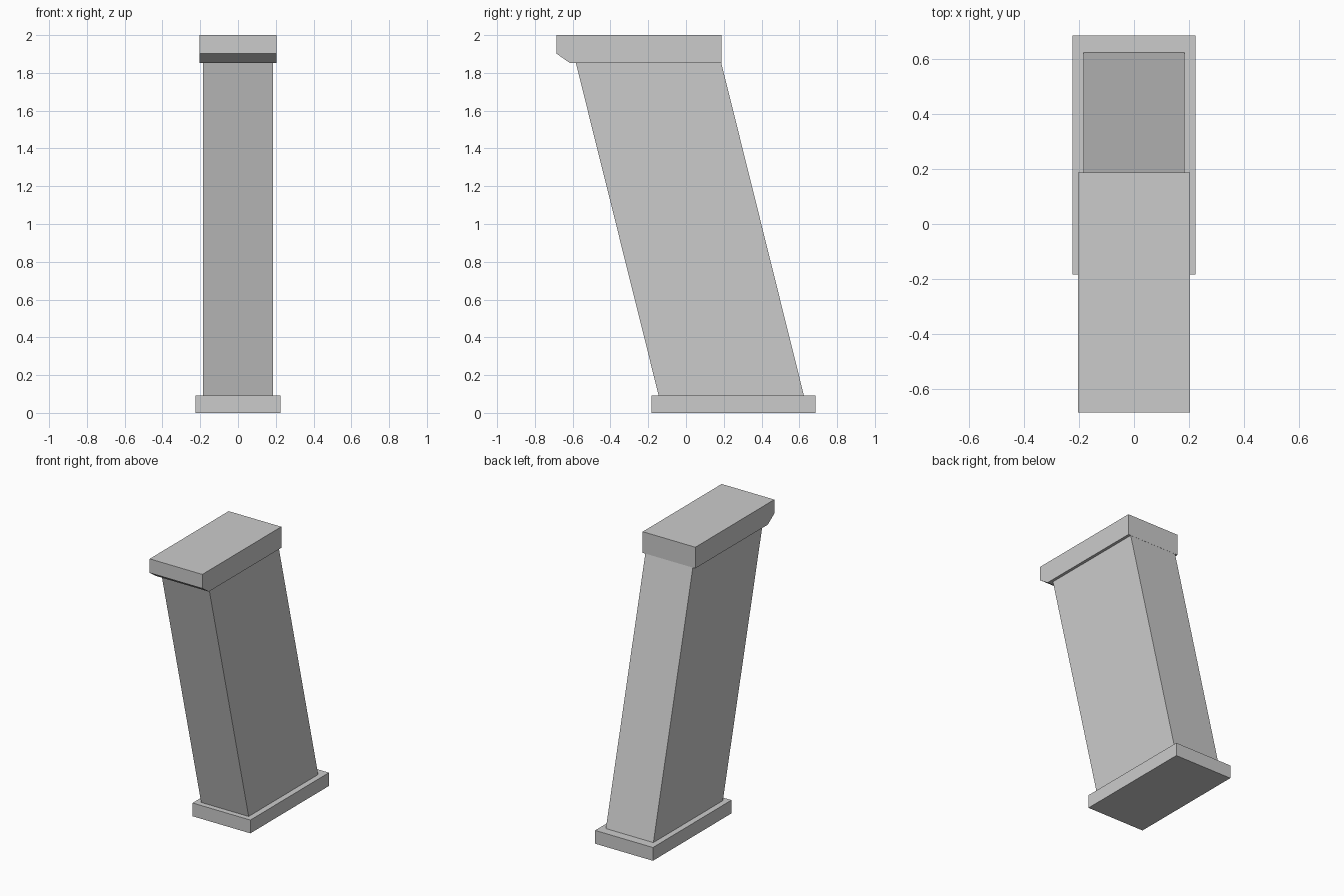
import bpy
import bmesh

if "Cube" in bpy.data.objects:
    bpy.data.objects.remove(bpy.data.objects["Cube"])

# One plain grey for every part
grey = bpy.data.materials.new("stone_grey")
grey.diffuse_color = (0.6, 0.6, 0.6, 1.0)
grey.use_nodes = True
grey.node_tree.nodes["Principled BSDF"].inputs["Base Color"].default_value = grey.diffuse_color


def extrude_profile(name, profile, half_width):
    """Extrude a (y, z) side profile symmetrically along x."""
    bm = bmesh.new()
    face = bm.faces.new([bm.verts.new((-half_width, y, z)) for y, z in profile])
    ext = bmesh.ops.extrude_face_region(bm, geom=[face])
    verts = [g for g in ext["geom"] if isinstance(g, bmesh.types.BMVert)]
    bmesh.ops.translate(bm, verts=verts, vec=(2 * half_width, 0, 0))
    bmesh.ops.recalc_face_normals(bm, faces=bm.faces)
    mesh = bpy.data.meshes.new(name)
    bm.to_mesh(mesh)
    bm.free()
    mesh.materials.append(grey)
    obj = bpy.data.objects.new(name, mesh)
    bpy.context.collection.objects.link(obj)
    return obj


# Flat foot slab
extrude_profile("base_slab", [(-0.183, 0), (0.686, 0), (0.686, 0.093), (-0.183, 0.093)], 0.224)

# Leaning shaft
extrude_profile("slanted_shaft", [(-0.145, 0.093), (0.624, 0.093), (0.187, 1.852), (-0.583, 1.852)], 0.184)

# Cap with a chamfered lower front edge
extrude_profile("top_cap", [(-0.614, 1.852), (0.188, 1.852), (0.188, 2.0), (-0.686, 2.0), (-0.686, 1.902)], 0.204)
